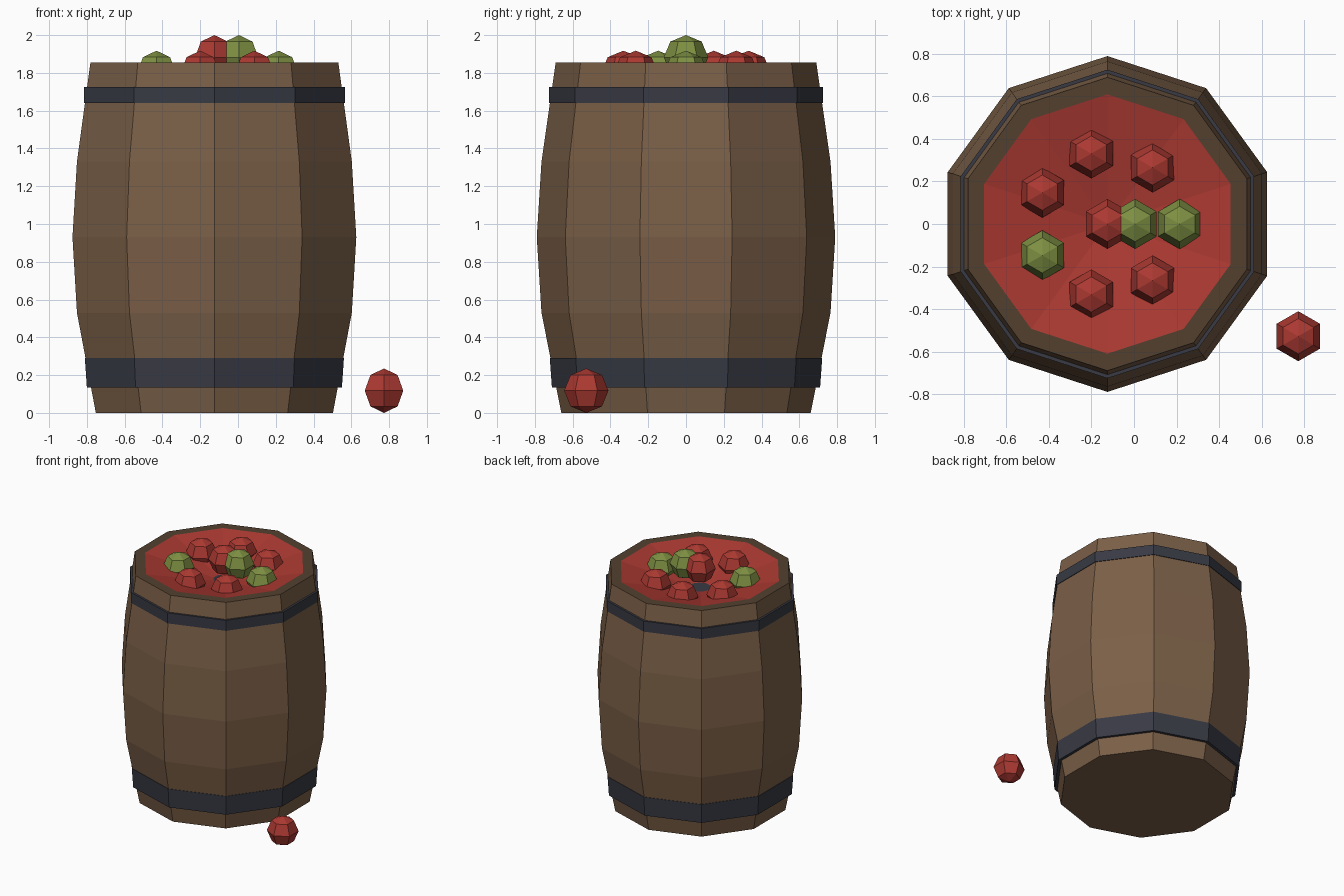
import bpy
import bmesh
from math import cos, sin, tau, pi

cube = bpy.data.objects.get("Cube")
if cube:
    bpy.data.objects.remove(cube)

CENTRE_X = -0.125
RIM = 1.855
APPLE_R = 0.1175


def material(name, rgb):
    """Flat colour given as display values, stored as linear."""
    linear = [((c / 255 + 0.055) / 1.055) ** 2.4 for c in rgb] + [1.0]
    mat = bpy.data.materials.new(name)
    mat.use_nodes = True
    mat.diffuse_color = linear
    bsdf = mat.node_tree.nodes["Principled BSDF"]
    bsdf.inputs["Base Color"].default_value = linear
    bsdf.inputs["Roughness"].default_value = 0.9
    return mat


wood = material("wood brown", (122, 95, 71))
rim_wood = material("dark rim brown", (82, 64, 47))
iron = material("dark iron", (56, 58, 68))
red = material("apple red", (172, 57, 50))
green = material("apple green", (126, 144, 66))


def lathe(name, profile, mats, location=(CENTRE_X, 0, 0), sides=10,
          cap_start=False, cap_end=False):
    """Revolve (radius, height) pairs, with one corner pointing to the back."""
    bm = bmesh.new()
    angles = [pi / 2 + tau * i / sides for i in range(sides)]
    rings = []
    for r, z in profile:
        if r == 0:
            rings.append([bm.verts.new((0, 0, z))] * sides)
        else:
            rings.append([bm.verts.new((r * cos(a), r * sin(a), z)) for a in angles])
    for low, high in zip(rings, rings[1:]):
        for i in range(sides):
            j = (i + 1) % sides
            # Repeated pole corners collapse into triangles
            bm.faces.new(list(dict.fromkeys((low[i], low[j], high[j], high[i]))))
    if cap_start:
        bm.faces.new(rings[0][::-1])
    if cap_end:
        bm.faces.new(rings[-1])
    bm.normal_update()
    # Faces looking straight up take the last material
    for face in bm.faces:
        if face.normal.z > 0.9:
            face.material_index = len(mats) - 1

    mesh = bpy.data.meshes.new(name)
    bm.to_mesh(mesh)
    bm.free()
    for mat in mats:
        mesh.materials.append(mat)
    obj = bpy.data.objects.new(name, mesh)
    obj.location = location
    bpy.context.collection.objects.link(obj)


def apple(name, x, y, z, mat):
    """Six-sided ball with a ring halfway to each pole."""
    arc = [(APPLE_R * cos(k * pi / 4), APPLE_R * sin(k * pi / 4)) for k in (-1, 0, 1)]
    lathe(name, [(0, -APPLE_R), *arc, (0, APPLE_R)], [mat], (x, y, z), sides=6)


# Bulging barrel with a flat rim
lathe("barrel_body",
      [(0.66, 0), (0.765, 0.53), (0.79, 0.93), (0.765, 1.33), (0.69, RIM), (0.61, RIM)],
      [wood, rim_wood], cap_start=True)

# Shallow red bowl; the iron disc of the upper hoop shows through its middle
lathe("apple_bed", [(0.61, RIM), (0, 1.705)], [red])

# Iron hoops
lathe("lower_hoop", [(0.71, 0.135), (0.721, 0.29)], [iron], cap_start=True, cap_end=True)
lathe("upper_hoop", [(0.726, 1.64), (0.726, 1.725)], [iron], cap_start=True, cap_end=True)

# Ring of seven apples, two on top, one fallen on the ground
for i in range(7):
    a = tau * i / 7
    apple(f"ring_apple_{i + 1}", CENTRE_X + 0.34 * cos(a), 0.34 * sin(a), 1.8,
          green if i in (0, 4) else red)
apple("top_red_apple", CENTRE_X, 0, 2 - APPLE_R, red)
apple("top_green_apple", 0.005, 0, 2 - APPLE_R, green)
apple("fallen_apple", 0.773, -0.528, APPLE_R, red)
